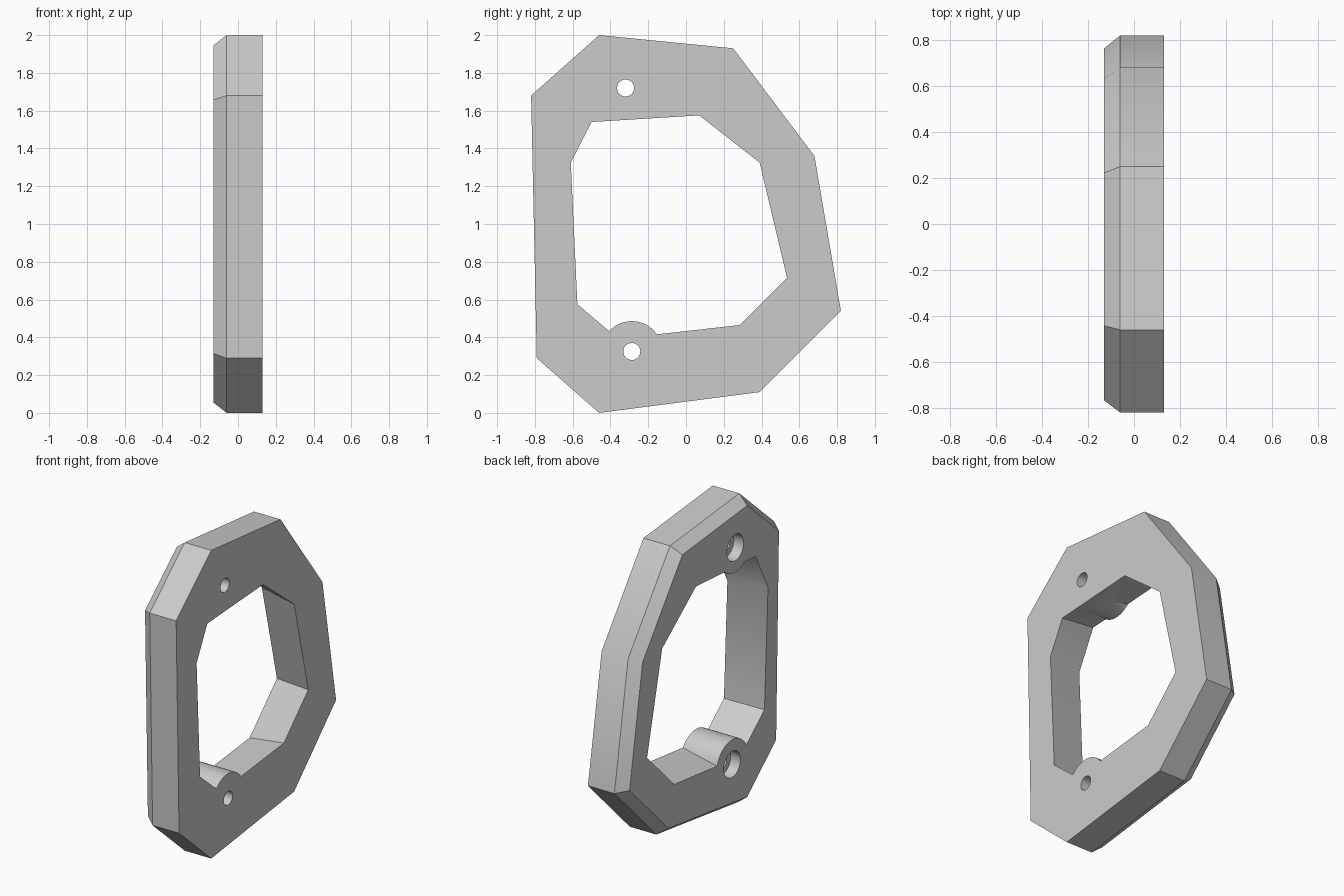
import bpy, bmesh, math
from mathutils import Vector

if "Cube" in bpy.data.objects:
    bpy.data.objects.remove(bpy.data.objects["Cube"], do_unlink=True)

HALF = 0.13          # half thickness of the plate
DRAFT = 0.173        # opening widens towards -x

# Profiles as (y, z), clockwise
OUTER = [(-0.46, 2.0), (0.25, 1.93), (0.68, 1.36), (0.82, 0.54),
         (0.39, 0.11), (-0.46, 0.0), (-0.79, 0.29), (-0.82, 1.68)]
INNER = [(-0.50, 1.54), (0.07, 1.575), (0.39, 1.325), (0.535, 0.715),
         (0.285, 0.465), (-0.36, 0.393), (-0.575, 0.575), (-0.61, 1.325)]
HOLES = [(-0.32, 1.72), (-0.287, 0.325)]

grey = bpy.data.materials.new("plain grey")
grey.use_nodes = True
grey.diffuse_color = (0.6, 0.6, 0.6, 1)
grey.node_tree.nodes["Principled BSDF"].inputs["Base Color"].default_value = (0.6, 0.6, 0.6, 1)


def offset(points, d):
    """Move every edge of a clockwise polygon outwards by d."""
    pts = [Vector(p) for p in points]
    result = []
    for i, p in enumerate(pts):
        a = (p - pts[i - 1]).normalized()
        b = (pts[(i + 1) % len(pts)] - p).normalized()
        na, nb = Vector((-a.y, a.x)), Vector((-b.y, b.x))
        result.append(p + (na + nb) * d / (1 + na.dot(nb)))
    return result


def loft(name, sections):
    """Solid through (x, profile) sections."""
    bm = bmesh.new()
    rings = [[bm.verts.new((x, p[0], p[1])) for p in prof] for x, prof in sections]
    for r, s in zip(rings, rings[1:]):
        for i in range(len(r)):
            bm.faces.new((r[i - 1], r[i], s[i], s[i - 1]))
    bm.faces.new(rings[0])
    bm.faces.new(rings[-1])
    bmesh.ops.recalc_face_normals(bm, faces=bm.faces[:])
    mesh = bpy.data.meshes.new(name)
    bm.to_mesh(mesh)
    bm.free()
    mesh.materials.append(grey)
    obj = bpy.data.objects.new(name, mesh)
    bpy.context.collection.objects.link(obj)
    return obj


def rod(name, centre, radius, x0, x1):
    steps = [2 * math.pi * i / 48 for i in range(48)]
    ring = [(centre[0] + radius * math.cos(t), centre[1] + radius * math.sin(t)) for t in steps]
    return loft(name, [(x0, ring), (x1, ring)])


def subtract(target, cutter):
    cutter.hide_render = True
    mod = target.modifiers.new("cut", 'BOOLEAN')
    mod.operation = 'DIFFERENCE'
    mod.solver = 'EXACT'
    mod.object = cutter
    bpy.context.view_layer.objects.active = target
    bpy.ops.object.modifier_apply(modifier=mod.name)
    bpy.data.objects.remove(cutter, do_unlink=True)


# Plate with one chamfered rim
plate = loft("frame_plate", [(HALF, OUTER), (-0.06, OUTER), (-HALF, offset(OUTER, -0.052))])

# Tapered opening, leaving round bosses around the holes
opening = loft("opening_cutter", [(x, offset(INNER, (HALF - x) * DRAFT)) for x in (0.2, -0.2)])
for c in HOLES:
    subtract(opening, rod("boss_cutter", c, 0.161, -0.3, 0.3))
subtract(plate, opening)

# Screw holes with counterbores on the chamfered side
for c in HOLES:
    subtract(plate, rod("hole_cutter", c, 0.045, -0.3, 0.3))
    subtract(plate, rod("counterbore_cutter", c, 0.085, -0.3, -0.06))

# Smooth shading with sharp edges kept
bpy.ops.object.select_all(action='DESELECT')
plate.select_set(True)
bpy.context.view_layer.objects.active = plate
bpy.ops.object.shade_smooth_by_angle(angle=math.radians(30))
